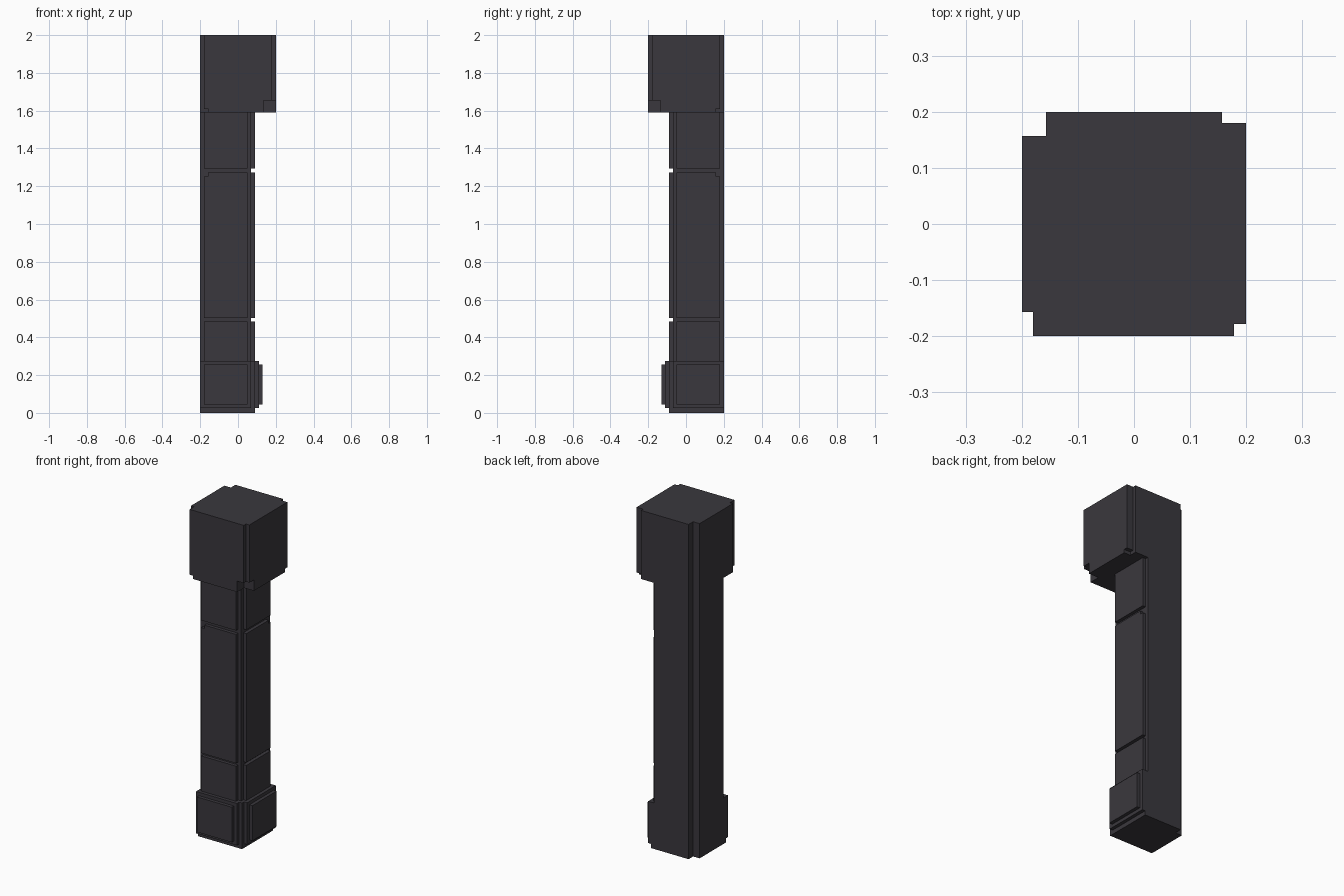
import bpy
import bmesh
from mathutils import Vector

cube = bpy.data.objects.get("Cube")
if cube:
    bpy.data.objects.remove(cube, do_unlink=True)

# One dark charcoal colour
COLOUR = (0.042, 0.039, 0.047, 1.0)
charcoal = bpy.data.materials.new("charcoal")
charcoal.use_nodes = True
charcoal.diffuse_color = COLOUR
bsdf = charcoal.node_tree.nodes["Principled BSDF"]
bsdf.inputs["Base Color"].default_value = COLOUR
bsdf.inputs["Roughness"].default_value = 0.8


def box(name, x, y, z):
    """Box from (min, max) ranges along each axis."""
    bm = bmesh.new()
    bmesh.ops.create_cube(bm, size=1)
    for v in bm.verts:
        v.co = Vector([r[0] if c < 0 else r[1] for c, r in zip(v.co, (x, y, z))])
    mesh = bpy.data.meshes.new(name)
    bm.to_mesh(mesh)
    bm.free()
    mesh.materials.append(charcoal)
    ob = bpy.data.objects.new(name, mesh)
    bpy.context.collection.objects.link(ob)
    return ob


def swap(x, y):
    """Reflect ranges across the diagonal so the front becomes the side."""
    return (-y[1], -y[0]), (-x[1], -x[0])


def cut(ob, x, y, z):
    """Cut a square notch out of a part."""
    cutter = box("cutter", x, y, z)
    cutter.hide_render = True
    mod = ob.modifiers.new("notch", 'BOOLEAN')
    mod.operation = 'DIFFERENCE'
    mod.solver = 'EXACT'
    mod.object = cutter
    bpy.context.view_layer.objects.active = ob
    bpy.ops.object.modifier_apply(modifier=mod.name)
    bpy.data.objects.remove(cutter, do_unlink=True)


def both(name, x, y, z):
    """Matching part on the front and on the left-hand side."""
    sx, sy = swap(x, y)
    return box("front_" + name, x, y, z), box("side_" + name, sx, sy, z)


FULL = (-1, 3)
BACK_NOTCH = ((-0.5, -0.157), (0.157, 0.5), FULL)

# Head block with stepped corners
head = box("head_block", (-0.2, 0.2), (-0.2, 0.2), (1.59, 2.0))
cut(head, *BACK_NOTCH)
cut(head, (0.178, 0.5), (-0.5, -0.178), FULL)
cut(head, (0.135, 0.5), (-0.5, -0.135), (1, 1.655))
slot = ((-0.5, -0.18), (-0.5, -0.157))
low = ((-0.5, -0.157), (-0.5, -0.157))
for (x, y), z in ((slot, FULL), (low, (1, 1.61))):
    cut(head, x, y, z)
    cut(head, *swap(x, y), z)

# Shaft core and base core, sharing the back corner notch
shaft = box("shaft_core", (-0.2, 0.07), (-0.07, 0.2), (0.275, 1.59))
base = box("base_core", (-0.2, 0.09), (-0.09, 0.2), (0.0, 0.275))
for part in (shaft, base):
    cut(part, *BACK_NOTCH)

# Raised shaft panels separated by grooves
WIDE = (-0.18, 0.05)
both("lower_panel", WIDE, (-0.09, -0.065), (0.275, 0.485))
middle = both("middle_panel", WIDE, (-0.09, -0.065), (0.502, 1.272))
both("upper_panel", WIDE, (-0.09, -0.065), (1.295, 1.59))

# Small corner nick in the middle panels
nick = ((-0.5, -0.16), (-0.5, 0.0))
cut(middle[0], *nick, (1.252, 2))
cut(middle[1], *swap(*nick), (1.252, 2))

# Two stepped plates on each outer face of the base
both("base_plate", (-0.2, 0.07), (-0.11, -0.085), (0.025, 0.275))
both("base_panel", WIDE, (-0.13, -0.105), (0.045, 0.255))
